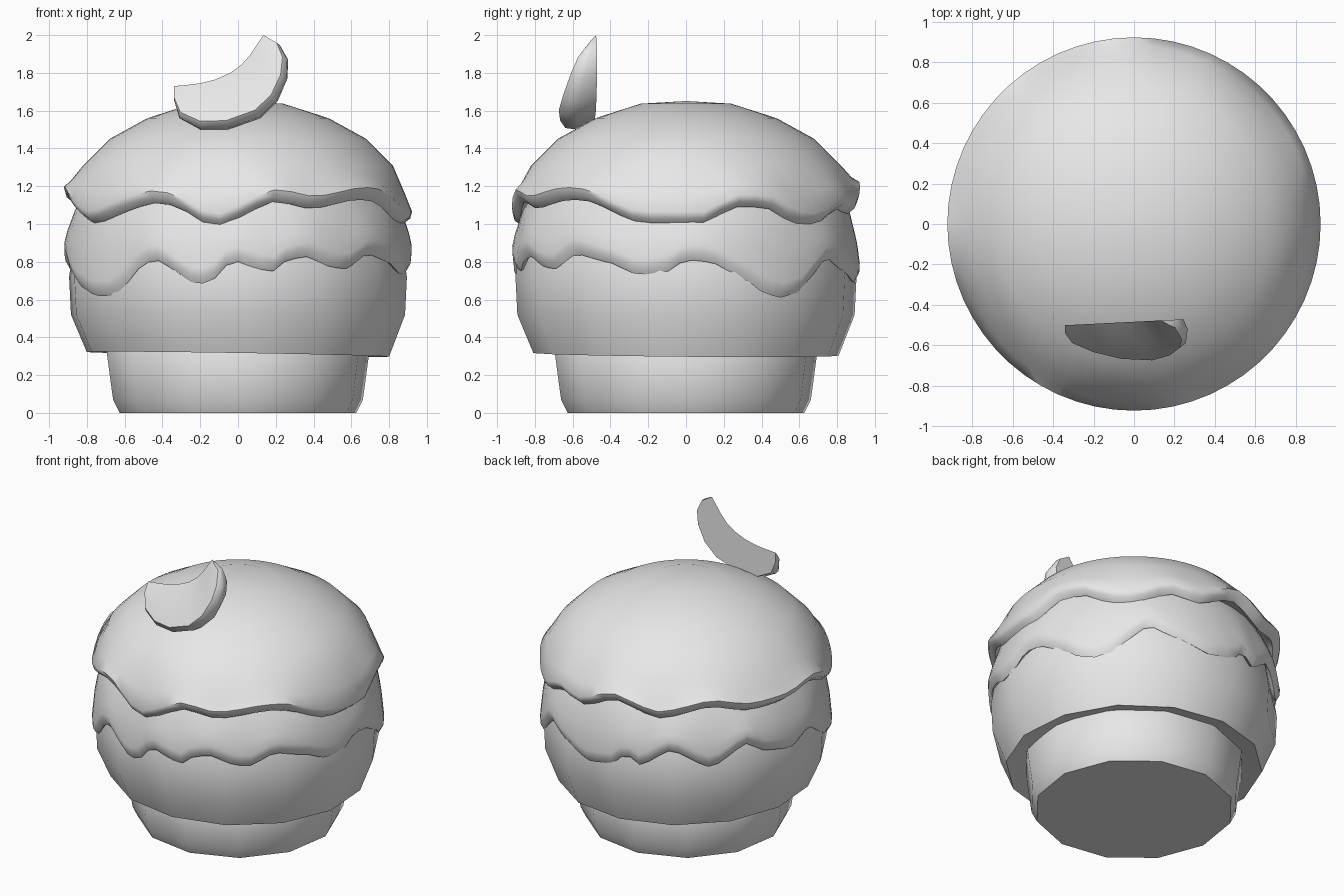
import bpy, bmesh, math

if "Cube" in bpy.data.objects:
    bpy.data.objects.remove(bpy.data.objects["Cube"])

grey = bpy.data.materials.new("plain grey")
grey.diffuse_color = (0.8, 0.8, 0.8, 1)
grey.use_nodes = True
grey.node_tree.nodes["Principled BSDF"].inputs["Base Color"].default_value = grey.diffuse_color


def finish(name, bm, angle):
    bmesh.ops.remove_doubles(bm, verts=bm.verts, dist=1e-5)
    bmesh.ops.recalc_face_normals(bm, faces=bm.faces)
    me = bpy.data.meshes.new(name)
    bm.to_mesh(me)
    bm.free()
    me.materials.append(grey)
    me.shade_smooth()
    me.set_sharp_from_angle(angle=math.radians(angle))
    ob = bpy.data.objects.new(name, me)
    bpy.context.collection.objects.link(ob)
    return ob


def lathe(name, profile, sides, angle=45, start=0.0):
    """profile(a) gives (radius, z) pairs; a is degrees from the front toward +x."""
    bm = bmesh.new()
    rows = []
    for i in range(sides):
        a = start + 360 * i / sides
        s, c = math.sin(math.radians(a)), -math.cos(math.radians(a))
        rows.append([bm.verts.new((r * s, r * c, z)) for r, z in profile(a)])
    for i in range(sides):
        p, q = rows[i], rows[(i + 1) % sides]
        for j in range(len(p) - 1):
            bm.faces.new((p[j], q[j], q[j + 1], p[j + 1]))
    bm.faces.new([r[0] for r in rows])
    bm.faces.new([r[-1] for r in rows])
    return finish(name, bm, angle)


def wave(points):
    """Smooth periodic height around the rim from (angle, z) turning points."""
    pts = sorted(points)
    pts = [(pts[-1][0] - 360, pts[-1][1])] + pts + [(pts[0][0] + 360, pts[0][1])]

    def f(a):
        a = (a + 180) % 360 - 180
        for (a0, z0), (a1, z1) in zip(pts, pts[1:]):
            if a0 <= a <= a1:
                t = (a - a0) / (a1 - a0)
                t = 0.5 * t + 0.5 * t * t * (3 - 2 * t)
                return z0 + (z1 - z0) * t
    return f


# Cup at the bottom
lathe("cup", lambda a: [(0.63, 0), (0.665, 0.07), (0.70, 0.33), (0.66, 0.40)], 12, 50, 6)

# Rounded cake body
lathe("cake_body", lambda a: [
    (0.66, 0.34), (0.81, 0.31 + 0.015 * math.cos(math.radians(a + 60))), (0.895, 0.52),
    (0.905, 0.72), (0.88, 0.88), (0.78, 1.12)], 14, 50, 4)

# Dripping middle layer
drip = wave([(-176, .72), (-170, .81), (-164, .75), (-151, .87), (-135, .75), (-120, .88),
             (-111, .80), (-97, .76), (-86, .83), (-68, .67), (-57, .62), (-47, .62),
             (-40, .70), (-34, .79), (-29, .81), (-22, .76), (-18, .70), (-13, .68),
             (-8, .71), (-4, .78), (0, .80), (7, .76), (12, .75), (16, .80), (23, .83),
             (34, .77), (39, .76), (50, .84), (62, .80), (74, .73), (84, .75), (90, .81),
             (98, .80), (109, .72), (118, .63), (124, .61), (132, .64), (139, .74),
             (146, .82), (156, .76), (172, .69)])


def drip_profile(a):
    z = drip(a)
    return [(0.78, 1.22), (0.865, 1.07), (0.905, 0.55 * z + 0.51), (0.92, z + 0.08),
            (0.918, z + 0.04), (0.895, z), (0.85, z + 0.03), (0.80, z + 0.10)]


lathe("icing_drips", drip_profile, 90, 60)

# Domed top layer with a wavy rim
rim = wave([(-175, 1.16), (-156, 1.08), (-135, 1.16), (-118, 1.10), (-101, 1.10),
            (-86, 1.14), (-59, 1.00), (-30, 1.11), (-23, 1.10), (-8, .98), (13, 1.12),
            (26, 1.08), (46, 1.13), (54, 1.12), (75, 1.00), (97, 1.00), (106, 1.09),
            (118, 1.09), (131, 1.00), (140, .99), (155, 1.08), (167, 1.05)])


def dome_profile(a):
    z = rim(a)
    return [(0.02, 1.65), (0.24, 1.637), (0.48, 1.56), (0.68, 1.45), (0.82, 1.31),
            (0.88, 0.5 * z + 0.67), (0.922, z + 0.065), (0.912, z + 0.03),
            (0.875, z), (0.82, z + 0.06)]


lathe("dome_top", dome_profile, 60, 50)

# Fruit slice: inner edge, outer edge and thickness at each station
stations = [(-.34, 1.73, -.34, 1.66, .04), (-.28, 1.735, -.31, 1.56, .09),
            (-.20, 1.745, -.20, 1.50, .14), (-.12, 1.765, -.05, 1.50, .18),
            (-.04, 1.80, .12, 1.56, .195), (.02, 1.845, .21, 1.65, .175),
            (.06, 1.89, .262, 1.77, .14), (.10, 1.95, .265, 1.87, .10),
            (.135, 2.0, .22, 1.95, .04)]
bm = bmesh.new()
rings = []
for xi, zi, xo, zo, th in stations:
    ring = []
    for t, d in ((0, 0), (0.88, 0), (1, 0.5), (0.97, 0.85), (0.82, 1), (0.45, 0.62)):
        x, z = xi + (xo - xi) * t, zi + (zo - zi) * t
        ring.append(bm.verts.new((x, -0.50 + 0.05 * (x + 0.34) - d * th, z)))
    rings.append(ring)
for p, q in zip(rings, rings[1:]):
    for j in range(6):
        k = (j + 1) % 6
        bm.faces.new((p[j], q[j], q[k], p[k]))
bm.faces.new(rings[0])
bm.faces.new(rings[-1])
finish("fruit_slice", bm, 50)
